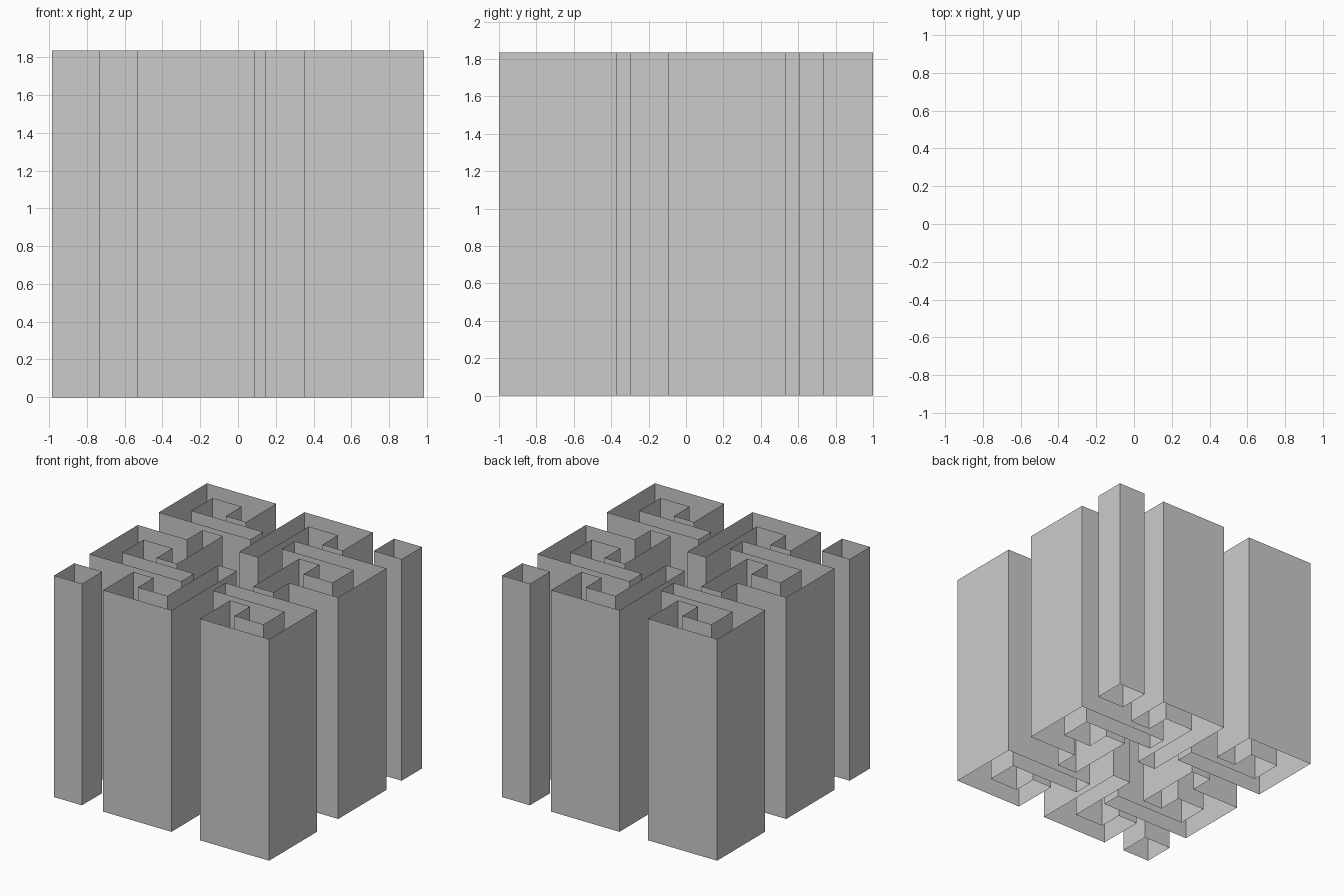
import bpy, bmesh

if "Cube" in bpy.data.objects:
    bpy.data.objects.remove(bpy.data.objects["Cube"])

HEIGHT = 1.835

# Plan outlines of one half of the key pattern; the other half is a 180 degree turn
OUTLINES = {
    "corner_key": [(.985, -.37), (.985, -1), (.35, -1), (.35, -.605), (.535, -.605),
                   (.535, -.81), (.8, -.81), (.8, -.535), (.145, -.535), (.145, -.37)],
    "middle_key": [(-.535, -1), (.09, -1), (.09, -.145), (-.08, -.145), (-.08, -.81),
                   (-.35, -.81), (-.35, -.605), (-.535, -.605)],
    "side_key": [(.985, .535), (.985, -.095), (.535, -.095), (.535, -.3), (.35, -.3),
                 (.35, .3), (.535, .3), (.535, .095), (.8, .095), (.8, .37),
                 (.145, .37), (.145, .535)],
    "corner_post": [(-.985, -1), (-.73, -1), (-.73, -.735), (-.985, -.735)],
}


def open_tube(name, outline):
    """Thin walls raised from a closed outline, open at top and bottom."""
    area = sum(a[0] * b[1] - b[0] * a[1]
               for a, b in zip(outline, outline[1:] + outline[:1]))
    if area < 0:
        outline = outline[::-1]
    bm = bmesh.new()
    low = [bm.verts.new((x, y, 0)) for x, y in outline]
    high = [bm.verts.new((x, y, HEIGHT)) for x, y in outline]
    for i in range(len(outline)):
        j = (i + 1) % len(outline)
        bm.faces.new((low[i], low[j], high[j], high[i]))
    mesh = bpy.data.meshes.new(name)
    bm.to_mesh(mesh)
    bm.free()
    bpy.context.collection.objects.link(bpy.data.objects.new(name, mesh))


# Each key shape and its turned twin
for name, outline in OUTLINES.items():
    open_tube(name + "_front", outline)
    open_tube(name + "_back", [(-x, -y) for x, y in outline])
